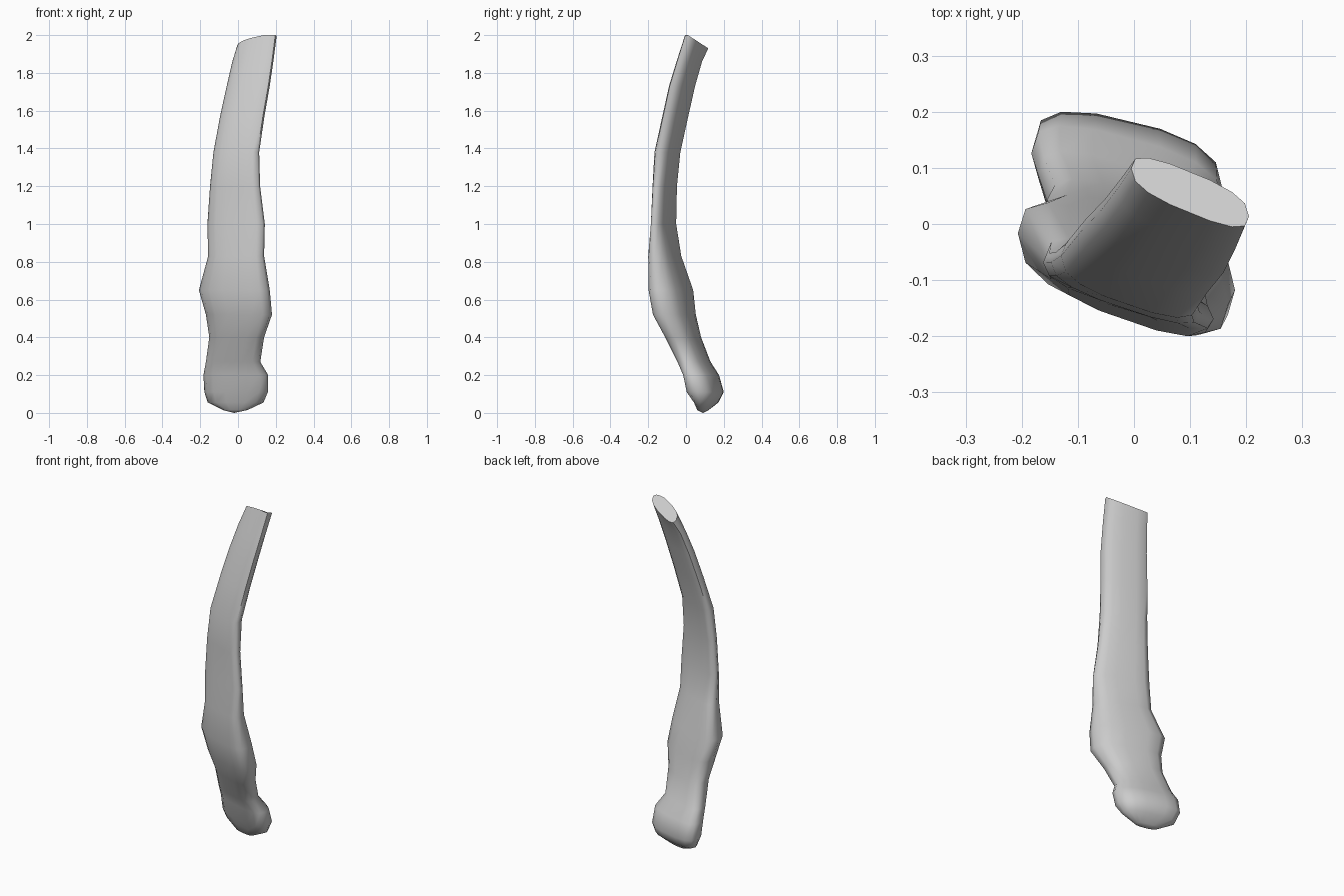
import bpy, bmesh, math

if "Cube" in bpy.data.objects:
    bpy.data.objects.remove(bpy.data.objects["Cube"])

SIDES = 14

# Each section: z, x min, x max, y min, y max, skew of the flattened profile
SECTIONS = [
    (0.015, -0.08, 0.05, 0.06, 0.12, 0.2),
    (0.055, -0.16, 0.135, 0.042, 0.172, 0.2),
    (0.11, -0.178, 0.158, 0.004, 0.2, 0.22),
    (0.2, -0.183, 0.16, -0.015, 0.175, 0.25),
    (0.27, -0.17, 0.118, -0.045, 0.13, 0.28),
    (0.4, -0.152, 0.138, -0.11, 0.08, 0.3),
    (0.52, -0.17, 0.18, -0.175, 0.052, 0.3),
    (0.65, -0.207, 0.168, -0.198, 0.038, 0.32),
    (0.83, -0.158, 0.138, -0.2, -0.025, 0.33),
    (1.0, -0.162, 0.142, -0.186, -0.052, 0.33),
    (1.2, -0.148, 0.117, -0.177, -0.048, 0.33),
    (1.38, -0.13, 0.112, -0.167, -0.03, 0.33),
    (1.57, -0.095, 0.14, -0.125, 0.012, 0.35),
    (1.73, -0.06, 0.168, -0.09, 0.048, 0.37),
    (1.86, -0.03, 0.187, -0.05, 0.085, 0.4),
    (2.0, -0.005, 0.205, -0.005, 0.118, 0.4),
]


def section_points(z, x0, x1, y0, y1, skew):
    """Skewed rounded rectangle fitted to the given bounds."""
    hx, hy = (x1 - x0) / 2, (y1 - y0) / 2
    thick = hy - 0.6 * skew * hx
    pts = []
    for i in range(SIDES):
        a = 2 * math.pi * i / SIDES
        c, s = math.cos(a), math.sin(a)
        u = math.copysign(abs(c) ** 0.72, c)
        v = math.copysign(abs(s) ** 0.72, s)
        pts.append((u * hx, thick * v - skew * hx * u))
    top = max(p[1] for p in pts)
    return [((x0 + x1) / 2 + x, (y0 + y1) / 2 + y * hy / top, z) for x, y in pts]


bm = bmesh.new()
rings = [[bm.verts.new(p) for p in section_points(*s)] for s in SECTIONS]

# Slanted broken end at the top
for v in rings[-1]:
    v.co.z -= 0.65 * max(0, v.co.y - 0.01)

# Lofted shaft and foot
for lower, upper in zip(rings, rings[1:]):
    for i in range(SIDES):
        j = (i + 1) % SIDES
        bm.faces.new((lower[i], lower[j], upper[j], upper[i]))

# Rounded bottom tip and flat top
tip = bm.verts.new((-0.02, 0.09, 0.0))
for i in range(SIDES):
    bm.faces.new((tip, rings[0][(i + 1) % SIDES], rings[0][i]))
bm.faces.new(rings[-1])
bmesh.ops.recalc_face_normals(bm, faces=bm.faces)

mesh = bpy.data.meshes.new("curved_bone")
bm.to_mesh(mesh)
bm.free()
bone = bpy.data.objects.new("curved_bone", mesh)
bpy.context.collection.objects.link(bone)
bpy.context.view_layer.objects.active = bone
bone.select_set(True)
bpy.ops.object.shade_smooth_by_angle(angle=math.radians(60))
